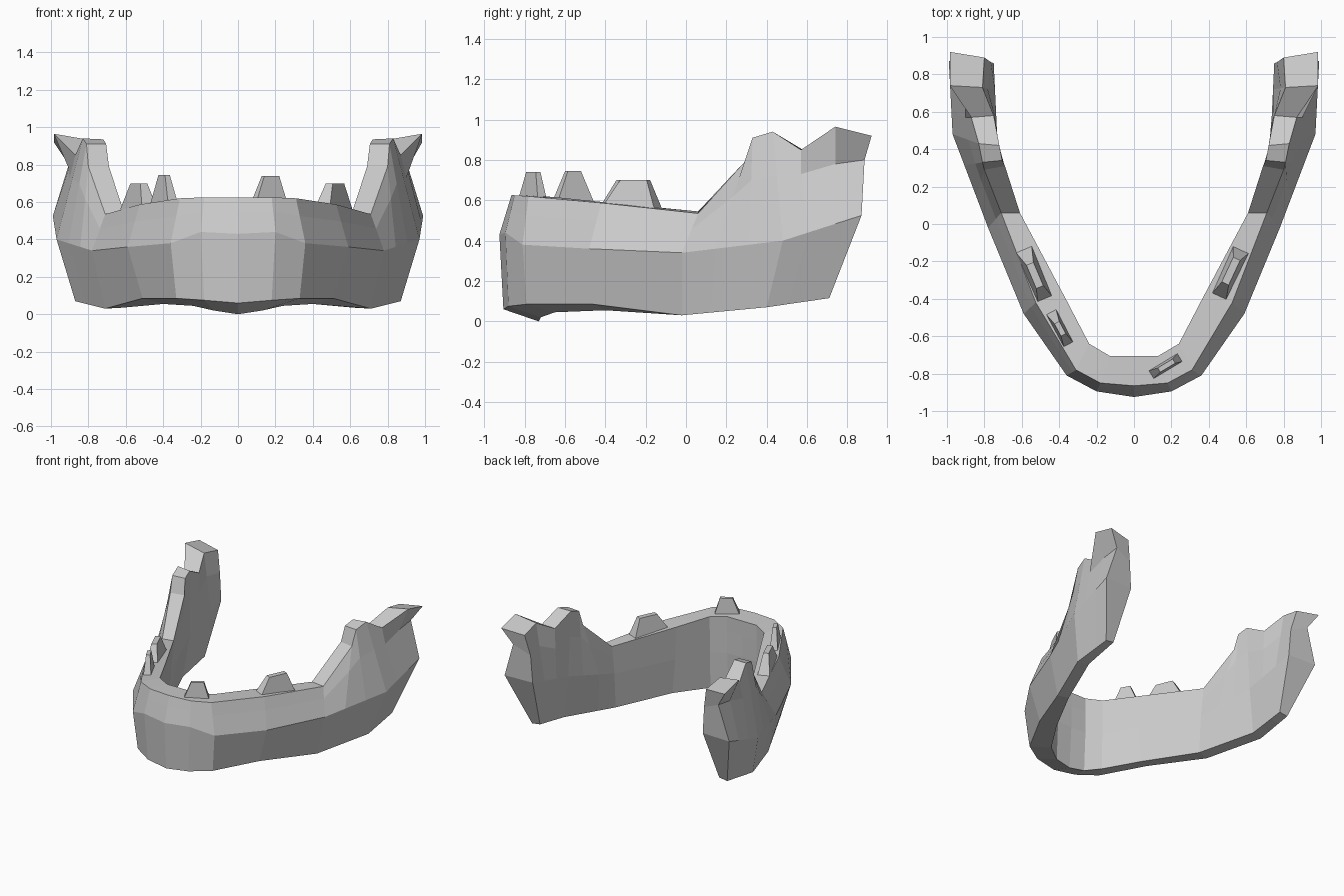
import bpy, bmesh, math
from mathutils import Vector, Matrix

if "Cube" in bpy.data.objects:
    bpy.data.objects.remove(bpy.data.objects["Cube"])

KEYS = [0, 1, 2, 3, 4, 7, 10]      # lengthwise stations, chin centre to rear end
COUNT = 11


def spread(points):
    """Fill the in-between stations of a rail given at the key stations."""
    points = [Vector(p) for p in points]
    out = []
    for s in range(COUNT):
        i = max(k for k in range(len(KEYS) - 1) if KEYS[k] <= s)
        t = (s - KEYS[i]) / (KEYS[i + 1] - KEYS[i])
        out.append(points[i].lerp(points[i + 1], t))
    return out


# Lower rails of one half of the arch
outer_bottom = spread([(0, -.905, .06), (.18, -.88, .075), (.33, -.79, .085),
                       (.51, -.46, .085), (.71, -.02, .03), (.87, .4, .07), (.86, .71, .115)])
outer_mid = spread([(0, -.925, .43), (.2, -.895, .44), (.36, -.81, .38),
                    (.59, -.48, .36), (.78, -.02, .34), (.97, .48, .40), (.99, .87, .525)])
inner_bottom = spread([(0, -.73, 0), (.13, -.72, .02), (.24, -.65, .045),
                       (.40, -.40, .055), (.62, .0, .035), (.78, .42, .075), (.79, .71, .125)])
inner_mid = spread([(0, -.71, .33), (.13, -.705, .33), (.24, -.645, .33),
                    (.375, -.40, .33), (.61, .03, .32), (.73, .44, .42), (.75, .86, .525)])

# Upper rails: tooth ridge, ramp, front peak, notch and rear knuckle
outer_top = [Vector(p) for p in [
    (0, -.865, .625), (.18, -.85, .625), (.31, -.78, .62), (.525, -.42, .587),
    (.71, .06, .535), (.80, .29, .79), (.81, .33, .91), (.83, .43, .94),
    (.87, .57, .85), (.985, .74, .965), (.985, .92, .92)]]
inner_top = [Vector(p) for p in [
    (0, -.705, .62), (.13, -.705, .62), (.24, -.64, .615), (.365, -.40, .59),
    (.61, .06, .545), (.69, .31, .79), (.705, .34, .91), (.72, .42, .935),
    (.75, .58, .85), (.81, .73, .935), (.80, .89, .90)]]
outer_upper = [a.lerp(b, .6) for a, b in zip(outer_mid, outer_top)]
inner_upper = [a.lerp(b, .6) for a, b in zip(inner_mid, inner_top)]
# Waist beneath the knuckle
outer_upper[8:] = [Vector((.90, .57, .73)), Vector((.905, .74, .78)), Vector((.905, .885, .80))]
inner_upper[10] = Vector((.765, .865, .74))

rails = [outer_bottom, outer_mid, outer_upper, outer_top,
         inner_top, inner_upper, inner_mid, inner_bottom]


def finish(bm, name):
    bmesh.ops.recalc_face_normals(bm, faces=bm.faces)
    mesh = bpy.data.meshes.new(name)
    bm.to_mesh(mesh)
    bm.free()
    obj = bpy.data.objects.new(name, mesh)
    bpy.context.collection.objects.link(obj)
    return obj


# Jaw bone: loft the rings from one rear end round to the other
bm = bmesh.new()
rings = []
for s in range(-COUNT + 1, COUNT):
    side = -1 if s < 0 else 1
    rings.append([bm.verts.new((r[abs(s)].x * side, r[abs(s)].y, r[abs(s)].z)) for r in rails])
n = len(rails)
for a, b in zip(rings, rings[1:]):
    for i in range(n):
        j = (i + 1) % n
        bm.faces.new((a[i], a[j], b[j], b[i]))
for ring in (rings[0], rings[-1]):
    for i in range(3):
        bm.faces.new((ring[i], ring[i + 1], ring[6 - i], ring[7 - i]))
finish(bm, "jaw_bone")


def tooth(name, x, y, length, width, angle, top, taper, shift=0):
    """Tapered block tooth sunk into the ridge."""
    bm = bmesh.new()
    bmesh.ops.create_cube(bm, size=1)
    for v in bm.verts:
        upper = v.co.z > 0
        v.co.x *= length * (taper if upper else 1)
        v.co.y *= width * (.45 if upper else 1)
        if upper:
            v.co.x += shift
        v.co.z = top if upper else .56
    bm.transform(Matrix.Translation((x, y, 0)) @ Matrix.Rotation(math.radians(angle), 4, 'Z'))
    finish(bm, name)


tooth("left_back_tooth", -.53, -.275, .30, .09, -67, .70, .45)
tooth("left_front_tooth", -.395, -.56, .23, .065, -62, .745, .32)
tooth("right_back_tooth", .51, -.27, .29, .09, 65, .70, .5, .02)
tooth("right_front_tooth", .165, -.762, .22, .06, 31, .74, .42, .01)
